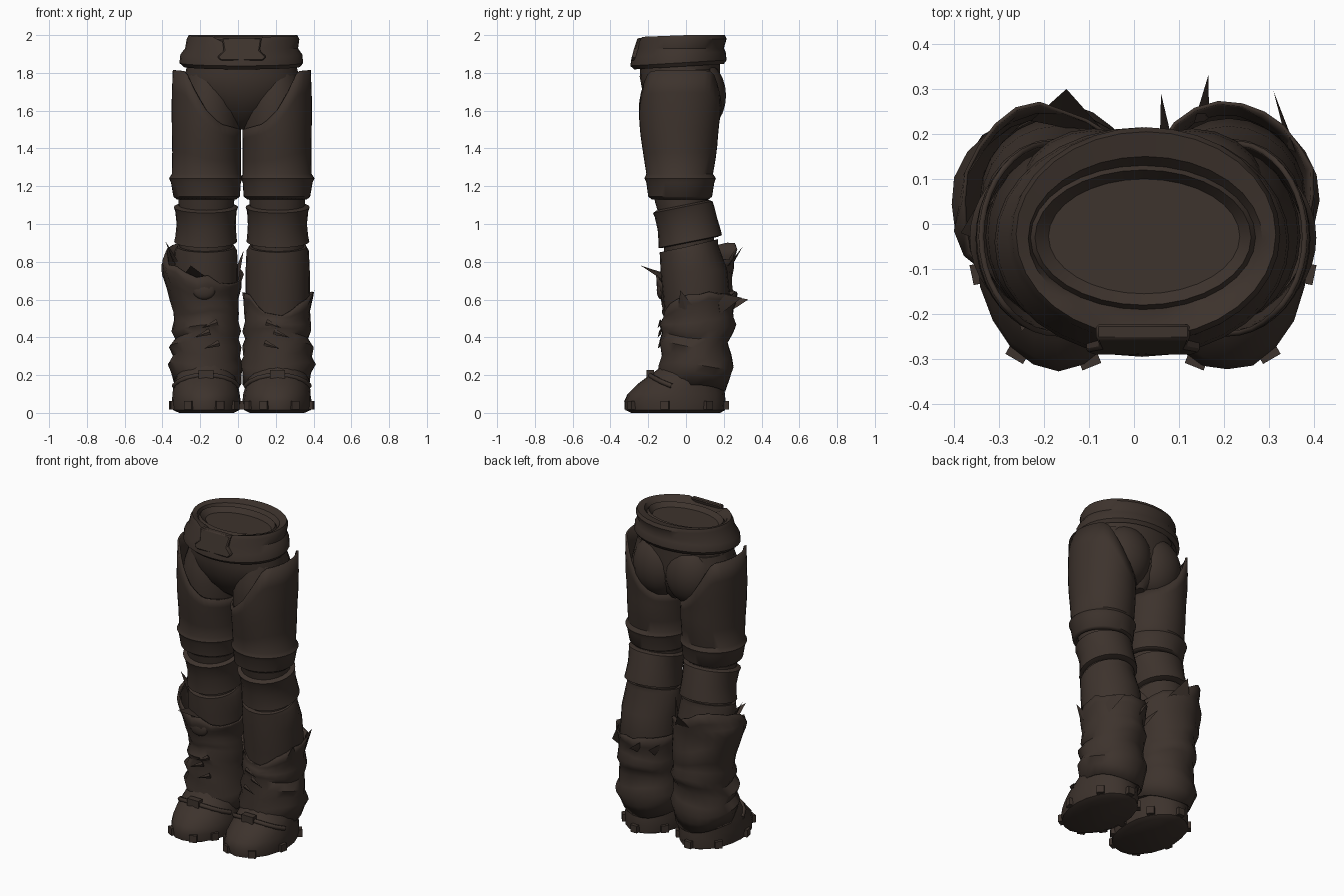
import bpy, bmesh, math, random
from mathutils import Vector

random.seed(4)
if "Cube" in bpy.data.objects:
    bpy.data.objects.remove(bpy.data.objects["Cube"])

leather = bpy.data.materials.new("dark_brown_leather")
leather.use_nodes = True
COLOR = (0.047, 0.033, 0.026, 1)
leather.diffuse_color = COLOR
leather.node_tree.nodes["Principled BSDF"].inputs["Base Color"].default_value = COLOR
MID = 0.02  # the body's plane of symmetry


def finish(bm, name, angle=40, thick=0):
    """Turn a bmesh into a shaded object, optionally with thickness."""
    bmesh.ops.recalc_face_normals(bm, faces=bm.faces)
    me = bpy.data.meshes.new(name)
    bm.to_mesh(me)
    bm.free()
    ob = bpy.data.objects.new(name, me)
    bpy.context.collection.objects.link(ob)
    me.materials.append(leather)
    if thick:
        ob.modifiers.new("thickness", "SOLIDIFY").thickness = thick
    bpy.ops.object.select_all(action="DESELECT")
    ob.select_set(True)
    bpy.context.view_layer.objects.active = ob
    bpy.ops.object.shade_smooth_by_angle(angle=math.radians(angle))
    return ob


def interp(rows, z):
    """Piecewise linear lookup in rows sorted by their first entry."""
    if z <= rows[0][0]:
        return rows[0][1:]
    for a, b in zip(rows, rows[1:]):
        if z <= b[0]:
            t = (z - a[0]) / (b[0] - a[0])
            return [p + (q - p) * t for p, q in zip(a[1:], b[1:])]
    return rows[-1][1:]


def on_ellipse(dims, a, k=1):
    x0, x1, y0, y1 = dims
    return (x0 + x1) / 2 + (x1 - x0) / 2 * math.cos(a) * k, (y0 + y1) / 2 + (y1 - y0) / 2 * math.sin(a) * k


def loft(name, rows, side=0, n=24, top=None, hold=0, rough=0, sway=0, caps=True, thick=0, angle=40):
    """Stack ellipses (z, x0, x1, y0, y1); top(angle) reshapes the upper rim above hold."""
    bm = bmesh.new()
    rings = []
    rims = [top(math.tau * i / n) if top else 0 for i in range(n)]
    for row in rows:
        ring = []
        for i in range(n):
            a = math.tau * i / n
            z, dims = row[0], row[1:]
            if top and z > hold:
                z = hold + (z - hold) * (rims[i] - hold) / (rows[-1][0] - hold)
                dims = interp(rows, z)
            x, y = on_ellipse(dims, a, 1 + random.uniform(-rough, rough))
            if row is not rows[-1]:
                z += sway * math.sin(2 * a + 11 * z)
            ring.append(bm.verts.new((MID + side * x if side else x, y, z)))
        rings.append(ring)
    for lo, hi in zip(rings, rings[1:]):
        for i in range(n):
            j = (i + 1) % n
            bm.faces.new((lo[i], lo[j], hi[j], hi[i]))
    if caps:
        bm.faces.new(rings[0])
        bm.faces.new(rings[-1])
    return finish(bm, name, angle, thick)


def box(name, loc, size, turn=0):
    bpy.ops.mesh.primitive_cube_add(size=1, location=loc, rotation=(0, 0, turn))
    ob = bpy.context.object
    ob.name = name
    ob.scale = size
    ob.data.materials.append(leather)
    ob.modifiers.new("bevel", "BEVEL").width = 0.006


def shard(name, base, tip, width):
    """Torn cloth point: a flat pyramid from base to tip."""
    base, tip = Vector(base), Vector(tip)
    d = (tip - base).normalized()
    out = Vector((base.x - MID - math.copysign(0.19, base.x - MID), base.y - 0.05, 0)).normalized()
    across = d.cross(out).normalized() * width / 2
    depth = d.cross(across).normalized() * 0.008
    bm = bmesh.new()
    ring = [bm.verts.new(base + v) for v in (across, depth, -across, -depth)]
    end = bm.verts.new(tip)
    bm.faces.new(ring)
    for i in range(4):
        bm.faces.new((ring[i], ring[(i + 1) % 4], end))
    finish(bm, name, 20)


def ball(name, loc, size):
    bpy.ops.mesh.primitive_uv_sphere_add(segments=20, ring_count=12, location=loc)
    ob = bpy.context.object
    ob.name = name
    ob.scale = size
    ob.data.materials.append(leather)
    bpy.ops.object.shade_smooth()


# Belt with a rolled rim and a sunken floor, lower in front, rim notched behind the buckle
belt = loft("belt", [(1.87, -.25, .29, -.23, .18), (1.835, -.29, .33, -.275, .2),
                     (1.855, -.31, .345, -.295, .215), (1.9, -.305, .34, -.288, .21),
                     (1.93, -.28, .318, -.265, .2), (1.98, -.272, .325, -.262, .215),
                     (2.0, -.262, .315, -.25, .205), (1.99, -.235, .285, -.215, .15),
                     (1.965, -.23, .27, -.19, .13), (1.98, -.22, .26, -.18, .12),
                     (1.95, -.19, .235, -.155, .1)], n=32)
for v in belt.data.vertices:
    if v.co.z < 1.91:
        v.co.z += .06 * v.co.y
    elif v.co.z > 1.96:
        v.co.z += min(0, .04 * v.co.y)
        if abs(v.co.x - MID) < .11 and v.co.y < -.2:
            v.co.z -= .025

# Flared buckle plate, leaning back with the belt
bm = bmesh.new()
half = [(.105, 1.985), (.095, 1.92), (.13, 1.885), (.11, 1.865)]
outline = half + [(-x, z) for x, z in reversed(half)]
plate = bm.faces.new([bm.verts.new((x + MID, -.298 + .3 * (z - 1.865) + .5 * x * x, z)) for x, z in outline])
ext = bmesh.ops.extrude_face_region(bm, geom=[plate])
bmesh.ops.translate(bm, vec=(0, .035, 0), verts=[v for v in ext["geom"] if isinstance(v, bmesh.types.BMVert)])
finish(bm, "buckle", 30).modifiers.new("bevel", "BEVEL").width = 0.006

# Hips
loft("pelvis", [(1.5, -.02, .06, -.06, .1), (1.55, -.1, .14, -.13, .14), (1.62, -.21, .25, -.19, .17),
                (1.7, -.28, .32, -.23, .18), (1.78, -.285, .325, -.245, .18), (1.87, -.26, .3, -.24, .18)])

THIGH_EDGE = [(-1, 1.5), (-.4, 1.53), (0, 1.6), (.3, 1.69), (.58, 1.79), (.7, 1.81), (1, 1.815)]
LACES = [(.36, .17), (.42, .22), (.47, .18)]
BOOT = [(0, .04, .33, -.29, .18), (.015, .01, .365, -.32, .205), (.06, .005, .37, -.325, .21),
        (.1, .01, .365, -.31, .205), (.15, .02, .36, -.26, .2), (.19, .03, .35, -.205, .2),
        (.23, .04, .34, -.15, .19), (.3, .06, .32, -.11, .17)]

for side, label in ((1, "left"), (-1, "right")):
    def at(x, y, z):
        return (MID + side * x, y, z)

    ball(label + "_buttock", at(.11, .07, 1.68), (.165, .142, .19))

    # Inner leg seen in the gaps between armour pieces
    loft(label + "_inner_leg", [(.8, .05, .33, -.11, .16), (1.0, .05, .33, -.13, .14), (1.12, .04, .335, -.165, .115),
                                (1.3, .03, .34, -.19, .13), (1.5, .01, .35, -.22, .165), (1.6, .01, .345, -.22, .17),
                                (1.7, .03, .325, -.215, .155), (1.82, .07, .29, -.17, .13)], side)

    # Thigh guard, high on the outside and low inside
    loft(label + "_thigh_guard",
         [(1.13, .03, .345, -.18, .12), (1.145, .01, .362, -.2, .138), (1.22, .005, .375, -.21, .15),
          (1.242, -.005, .385, -.22, .158), (1.265, .005, .37, -.21, .143), (1.38, .005, .368, -.228, .163),
          (1.5, .003, .37, -.245, .172), (1.6, .0, .372, -.25, .185), (1.7, .005, .37, -.25, .19),
          (1.82, .02, .365, -.245, .19)],
         side, n=40, top=lambda a: interp(THIGH_EDGE, math.cos(a))[0], hold=1.3, caps=False, thick=.012)

    # Knee band, tilted up at the back
    band = loft(label + "_knee_band",
                [(.9, .04, .34, -.12, .165), (.905, .025, .358, -.145, .19), (.93, .028, .352, -.145, .185),
                 (1.0, .032, .345, -.15, .165), (1.07, .028, .352, -.165, .148), (1.095, .02, .36, -.175, .14),
                 (1.105, .04, .34, -.155, .12)], side)
    for v in band.data.vertices:
        v.co.z += .2 * (v.co.y - .01)

    # Shin guard
    loft(label + "_shin_guard",
         [(.15, .02, .34, -.1, .19), (.4, .02, .34, -.1, .21), (.6, .02, .362, -.12, .235), (.75, .02, .36, -.135, .22),
          (.86, .025, .355, -.14, .195), (.885, .04, .34, -.12, .17)],
         side, top=lambda a: .885 + .035 * math.sin(a), hold=.7)

    # Creased gaiter: short with a front dip on the left leg, tall and bulging on the right
    folds = [(.13, .005, .355, -.13, .21), (.2, .0, .37, -.14, .235), (.25, -.01, .39, -.145, .25),
             (.3, .01, .367, -.125, .24), (.36, .0, .385, -.14, .22), (.41, .02, .355, -.125, .25),
             (.45, .005, .37, -.14, .265), (.5, .015, .36, -.12, .25), (.55, .015, .365, -.13, .25)]
    if side > 0:
        folds += [(.6, .01, .375, -.135, .265), (.65, .005, .385, -.14, .275)]
        rim, hold = (lambda a: .635 - .13 * max(0, -math.sin(a)) ** 3 + random.uniform(-.012, .012)), .42
    else:
        folds += [(.6, .015, .385, -.13, .26), (.66, .0, .4, -.15, .25), (.73, -.01, .43, -.16, .24),
                  (.79, .0, .425, -.165, .255), (.83, .01, .4, -.15, .25), (.88, .0, .4, -.17, .28)]
        rim, hold = (lambda a: .79 + .07 * math.sin(a) + .06 * math.cos(a) + random.uniform(-.02, .02)), .5
    loft(label + "_gaiter", folds, side, n=22, top=rim, hold=hold, rough=.025, sway=.018, caps=False,
         thick=.008, angle=50)

    # Loose laces down the front
    for z, x in LACES:
        shard(label + "_lace", at(x - .05, -.135, z + .01), at(x + .03, -.15, z - .02), .035)

    # Boot, strap over the instep and toe buckle
    loft(label + "_boot", BOOT, side, n=20, rough=.012)
    curve = bpy.data.curves.new(label + "_boot_strap", "CURVE")
    curve.dimensions = "3D"
    curve.bevel_depth, curve.bevel_resolution = .014, 1
    line = curve.splines.new("POLY")
    line.points.add(8)
    for i, p in enumerate(line.points):
        a = math.radians(-170 + 20 * i)
        z = .13 + .07 * abs(math.sin(a))
        p.co = (*at(*on_ellipse(interp(BOOT, z), a), z), 1)
    curve.materials.append(leather)
    bpy.context.collection.objects.link(bpy.data.objects.new(label + "_boot_strap", curve))
    box(label + "_toe_buckle", at(.19, -.19, .205), (.08, .04, .045))

    # Square studs around the sole
    for deg in (-12, -60, -112, -145, -175, 40, 90, 140):
        a = math.radians(deg)
        box(label + "_sole_stud", at(.1875 + .175 * math.cos(a), -.055 + .26 * math.sin(a), .04),
            (.045, .045, .045), side * a)

# Knotted cloth on the right shin
ball("right_knot", (-.18, -.13, .65), (.06, .025, .05))

# Torn cloth points: base, tip, width
for base, tip, width in [((-.33, .0, .8), (-.385, -.02, .91), .1), ((-.22, -.11, .72), (-.25, -.24, .78), .14),
                         ((-.01, .1, .72), (.03, .06, .86), .1), ((-.15, .22, .76), (-.15, .3, .88), .16)]:
    shard("right_torn_cloth", base, tip, width)
for base, tip, width in [((.37, .0, .55), (.405, -.03, .65), .09), ((.35, .17, .58), (.31, .295, .61), .12),
                         ((.15, .23, .58), (.165, .33, .6), .09), ((.07, .18, .56), (.06, .29, .6), .08)]:
    shard("left_torn_cloth", base, tip, width)
